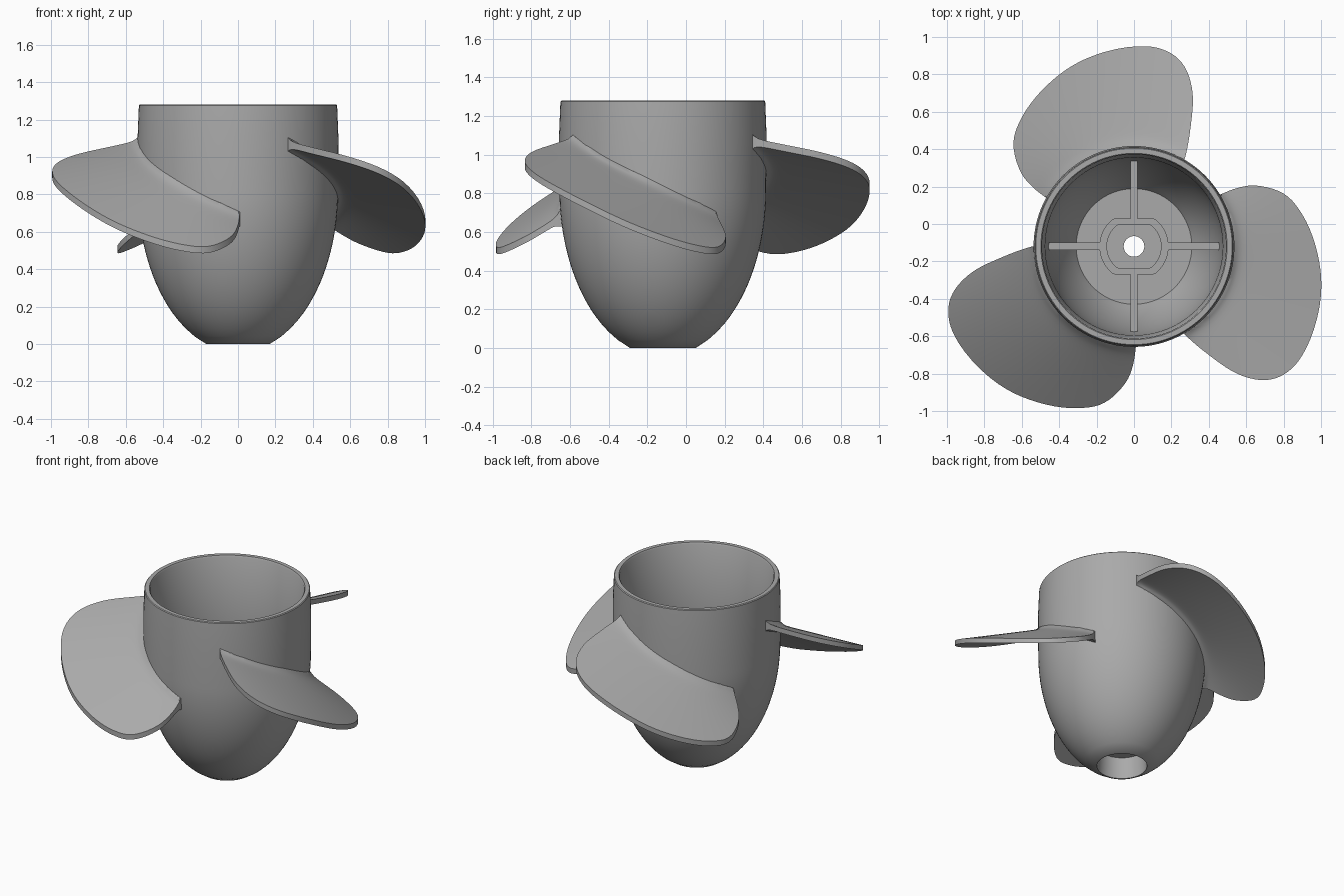
import bpy, bmesh, math
from math import sin, cos, radians, sqrt, pi, exp
from mathutils import Matrix, Vector

CENTRE = Vector((0, -0.12, 0))

if "Cube" in bpy.data.objects:
    bpy.data.objects.remove(bpy.data.objects["Cube"], do_unlink=True)

grey = bpy.data.materials.new("plain_grey")
grey.use_nodes = True
colour = (0.4, 0.4, 0.4, 1)
grey.diffuse_color = colour
grey.node_tree.nodes["Principled BSDF"].inputs["Base Color"].default_value = colour


def finish(name, bm, turn=0.0):
    """Turn a bmesh into a grey, smooth shaded object set on the hub axis."""
    bmesh.ops.remove_doubles(bm, verts=bm.verts, dist=1e-5)
    bmesh.ops.recalc_face_normals(bm, faces=bm.faces)
    bm.transform(Matrix.Translation(CENTRE) @ Matrix.Rotation(turn, 4, 'Z'))
    mesh = bpy.data.meshes.new(name)
    bm.to_mesh(mesh)
    bm.free()
    mesh.materials.append(grey)
    mesh.shade_smooth()
    mesh.set_sharp_from_angle(angle=radians(35))
    obj = bpy.data.objects.new(name, mesh)
    bpy.context.collection.objects.link(obj)


def bridge(bm, loops, closed=True):
    """Quads between successive point loops; closed joins the last to the first."""
    rows = [[bm.verts.new(p) for p in loop] for loop in loops]
    n = len(rows[0])
    for i in range(len(rows) if closed else len(rows) - 1):
        a, b = rows[i], rows[(i + 1) % len(rows)]
        for j in range(n):
            k = (j + 1) % n
            bm.faces.new((a[j], a[k], b[k], b[j]))
    return rows


def dome(radius, height, z):
    """Radius of the bullet shaped hub at height z."""
    t = max(0.0, (0.82 - z) / height)
    return radius * sqrt(max(0.0, 1 - t * t))


# Hub: hollow bullet with a counterbored nose
outer = [(dome(0.535, 0.865, 0.82 * i / 20), 0.82 * i / 20) for i in range(21)]
inner = [(dome(0.475, 0.79, 0.22 + 0.6 * i / 16), 0.22 + 0.6 * i / 16) for i in range(17)]
profile = (outer + [(0.537, 1.1), (0.53, 1.275), (0.525, 1.28), (0.498, 1.28), (0.492, 1.27)]
           + inner[::-1] + [(0.055, 0.22), (0.055, 0.15), (0.155, 0.15), (0.16, 0)])
SEG = 96
bm = bmesh.new()
bridge(bm, [[(r * cos(2 * pi * j / SEG), r * sin(2 * pi * j / SEG), z) for j in range(SEG)]
            for r, z in profile])
finish("hub", bm)


# Central boss: round collar with two flats
def flatted(radius, flat, z):
    pts = []
    for j in range(64):
        a = 2 * pi * j / 64
        pts.append((radius * cos(a), max(-flat, min(flat, radius * sin(a))), z))
    return pts


bm = bmesh.new()
bridge(bm, [flatted(0.185, 0.15, 0.2), flatted(0.185, 0.15, 0.6),
            flatted(0.145, 0.115, 0.6), flatted(0.145, 0.115, 0.2)])
finish("boss_collar", bm)

# Four ribs joining the collar to the hub wall
for k in range(4):
    reach = 0.17 if k % 2 == 0 else 0.14
    edge = [(dome(0.485, 0.8, 0.2 + 0.04 * i), 0.2 + 0.04 * i) for i in range(11)]
    side = [(reach, 0.6), (reach, 0.2)] + edge
    bm = bmesh.new()
    rows = bridge(bm, [[(r, y, z) for r, z in side] for y in (-0.02, 0.02)], closed=False)
    for row in rows:
        bm.faces.new(row)
    finish(f"rib_{k + 1}", bm, k * pi / 2)

# Blade outline as (angle, radius), from the high end to the low end
OUTLINE = [(-60, 0.545), (-55.4, 0.705), (-51, 0.875), (-45.6, 1.0), (-39.3, 1.06),
           (-30.9, 1.07), (-14.6, 1.033), (-1.8, 0.98), (10.7, 0.916), (19.3, 0.85),
           (26.6, 0.727), (29.6, 0.63), (31, 0.54)]


def smooth_outline(pts, steps):
    """Catmull-Rom curve through the points."""
    p = [Vector(q) for q in [pts[0]] + pts + [pts[-1]]]
    out = []
    for i in range(1, len(p) - 2):
        a, b, c, d = p[i - 1:i + 3]
        for s in range(steps):
            t = s / steps
            out.append(0.5 * (2 * b + (c - a) * t + (2 * a - 5 * b + 4 * c - d) * t ** 2
                              + (3 * b - a - 3 * c + d) * t ** 3))
    return out + [p[-1]]


ROOT, ACROSS, THICK = 0.505, 20, 0.05


def blade_point(angle, r, face):
    """Helical root with increasing droop; face is 1 on top and 0 underneath."""
    droop = 0.39 + 0.31 * sin(radians(2 * (angle + 15)))
    z = 1.1 - 0.0044 * (angle + 60) - droop * max(0, r - 0.535)
    fillet = 0.022 * exp(-max(0, r - 0.535) / 0.018)
    z += fillet - 0.015 if face else -THICK - fillet
    a = radians(angle)
    return (r * cos(a), r * sin(a), z)


columns = smooth_outline(OUTLINE, 5)
for k in range(3):
    bm = bmesh.new()
    loops = []
    for angle, tip in columns:
        radii = [ROOT + (tip - ROOT) * (i / ACROSS) ** 1.5 for i in range(ACROSS + 1)]
        loops.append([blade_point(angle, r, 1) for r in radii]
                     + [blade_point(angle, r, 0) for r in reversed(radii)])
    rows = bridge(bm, loops, closed=False)
    # Close both ends with strips of quads
    for row in (rows[0], rows[-1]):
        for i in range(ACROSS):
            bm.faces.new((row[i], row[i + 1], row[-2 - i], row[-1 - i]))
    finish(f"blade_{k + 1}", bm, k * 2 * pi / 3)
